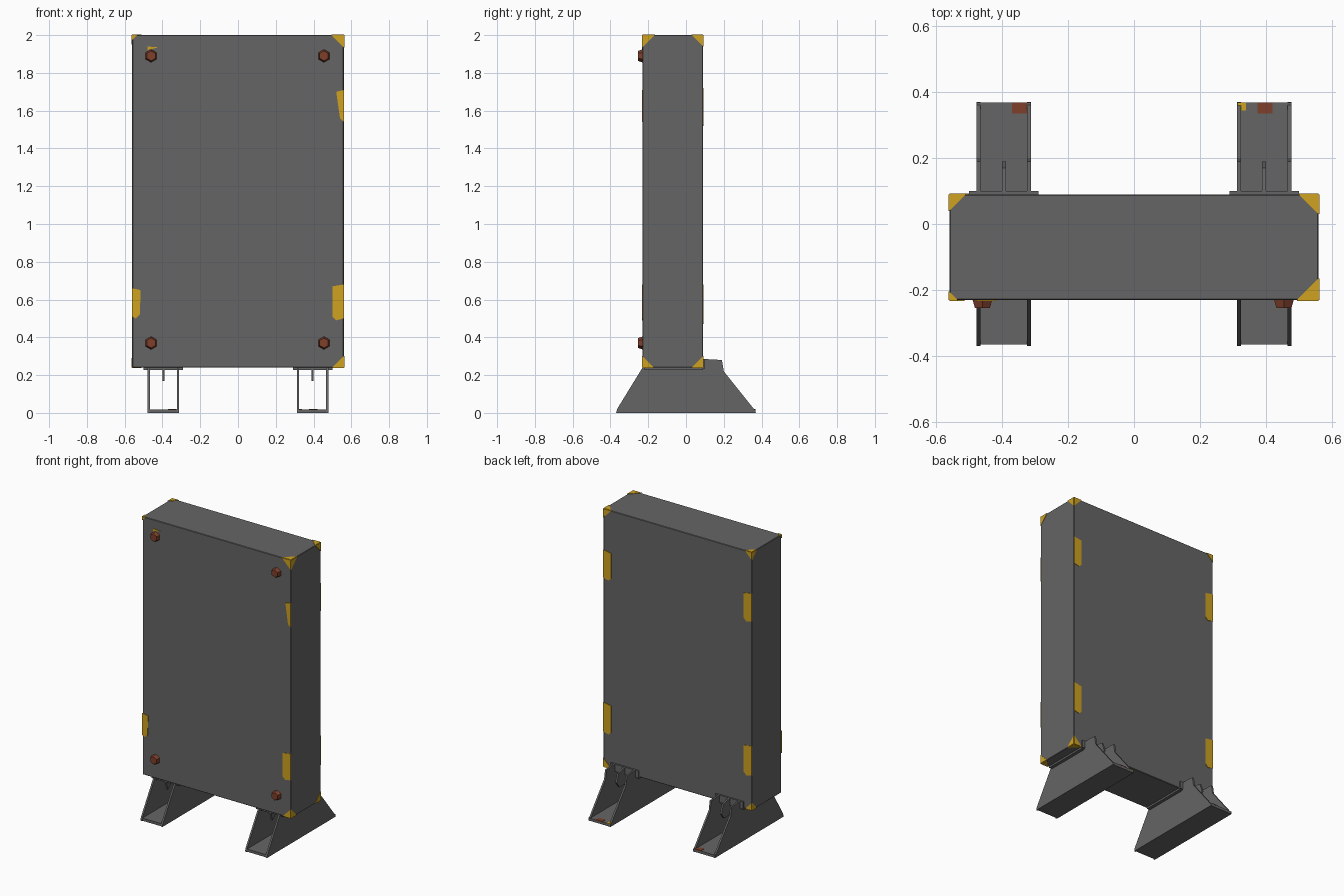
import bpy, bmesh, math
from mathutils import Vector

cube = bpy.data.objects.get("Cube")
if cube:
    bpy.data.objects.remove(cube, do_unlink=True)


def material(name, rgb):
    m = bpy.data.materials.new(name)
    m.use_nodes = True
    m.diffuse_color = (*rgb, 1)
    m.node_tree.nodes["Principled BSDF"].inputs["Base Color"].default_value = (*rgb, 1)
    return m


GREY = material("dark grey metal", (0.13, 0.13, 0.13))
YELLOW = material("warning yellow", (0.62, 0.36, 0.015))
RUST = material("rusty red", (0.21, 0.05, 0.024))

# Panel limits, low and high for each axis
LOW = Vector((-0.56, -0.23, 0.24))
HIGH = Vector((0.56, 0.09, 2.0))


def finish(name, bm, mat):
    bmesh.ops.recalc_face_normals(bm, faces=bm.faces)
    me = bpy.data.meshes.new(name)
    bm.to_mesh(me)
    bm.free()
    me.materials.append(mat)
    ob = bpy.data.objects.new(name, me)
    bpy.context.collection.objects.link(ob)
    return ob


def prism(name, points, push, mat):
    """Extrude a flat outline along a vector."""
    bm = bmesh.new()
    face = bm.faces.new([bm.verts.new(p) for p in points])
    out = bmesh.ops.extrude_face_region(bm, geom=[face])
    moved = [v for v in out["geom"] if isinstance(v, bmesh.types.BMVert)]
    bmesh.ops.translate(bm, verts=moved, vec=push)
    return finish(name, bm, mat)


def box(name, lo, hi, mat):
    outline = [(lo[0], lo[1], lo[2]), (hi[0], lo[1], lo[2]),
               (hi[0], hi[1], lo[2]), (lo[0], hi[1], lo[2])]
    return prism(name, outline, (0, 0, hi[2] - lo[2]), mat)


# Panel slab
panel = box("panel", LOW, HIGH, GREY)
bevel = panel.modifiers.new("edge", "BEVEL")
bevel.width = 0.003
bevel.segments = 1


# Painted corners wrap onto the three faces that meet there
def painted_corner(sx, sy, sz, size):
    signs = (sx, sy, sz)
    corner = Vector([HIGH[i] if signs[i] > 0 else LOW[i] for i in range(3)])
    for axis in range(3):
        points = [corner]
        for other in range(3):
            if other != axis:
                p = corner.copy()
                p[other] -= signs[other] * size
                points.append(p)
        push = Vector((0, 0, 0))
        push[axis] = signs[axis] * 0.003
        prism("painted_corner", points, push, YELLOW)


for corner in [(1, -1, 1, 0.065), (1, -1, -1, 0.06), (-1, -1, 1, 0.025),
               (1, 1, 1, 0.06), (-1, 1, 1, 0.05), (1, 1, -1, 0.06), (-1, 1, -1, 0.05)]:
    painted_corner(*corner)


# Painted edge patches with worn inner corners
def edge_patch(side, face, z0, z1, wide_low, wide_high):
    x = side * HIGH.x
    y = LOW.y if face < 0 else HIGH.y
    chip = 0.02
    outline = [(x, z0 + chip / 2), (x - side * (wide_low - chip), z0),
               (x - side * wide_low, z0 + chip),
               (x - side * wide_high, z1 - chip / 2), (x, z1)]
    prism("edge_patch", [(px, y, pz) for px, pz in outline], (0, face * 0.003, 0), YELLOW)


edge_patch(1, -1, 1.54, 1.71, 0.02, 0.04)
edge_patch(1, -1, 0.49, 0.68, 0.06, 0.06)
edge_patch(-1, -1, 0.50, 0.66, 0.04, 0.045)
for side in (-1, 1):
    edge_patch(side, 1, 1.52, 1.72, 0.06, 0.06)
    edge_patch(side, 1, 0.47, 0.68, 0.06, 0.06)

# Worn streak beside the upper bolt
prism("worn_streak", [(-0.48, LOW.y, 1.92), (-0.42, LOW.y, 1.935), (-0.48, LOW.y, 1.94)],
      (0, -0.003, 0), YELLOW)

# Rusty hexagonal bolts on the front
for x in (-0.46, 0.455):
    for z in (0.37, 1.89):
        bpy.ops.mesh.primitive_cone_add(vertices=6, radius1=0.036, radius2=0.026, depth=0.03,
                                        location=(x, LOW.y - 0.01, z),
                                        rotation=(math.pi / 2, 0, 0))
        bolt = bpy.context.object
        bolt.name = "bolt"
        bolt.data.materials.append(RUST)

# Open channel feet: two side plates, a base plate and brackets holding the panel
SIDE_PROFILE = [(-0.37, 0), (0.37, 0), (0.36, 0.02), (0.20, 0.22), (0.19, 0.28),
                (0.10, 0.285), (0.09, 0.24), (-0.23, 0.24), (-0.365, 0.02)]
GUSSET = [(0.09, 0.17), (0.16, 0.17), (0.19, 0.21), (0.17, 0.27), (0.09, 0.285)]
WALL = 0.012
for side, name in ((1, "left"), (-1, "right")):
    mid = side * 0.395
    for x in (mid - 0.083, mid + 0.083 - WALL):
        prism(name + "_foot_side", [(x, y, z) for y, z in SIDE_PROFILE], (WALL, 0, 0), GREY)
    box(name + "_foot_base", (mid - 0.083, -0.365, 0), (mid + 0.083, 0.368, 0.018), GREY)
    box(name + "_foot_flange", (mid - 0.105, -0.22, 0.228), (mid + 0.105, 0.09, 0.245), GREY)
    box(name + "_foot_clamp", (mid - 0.105, 0.085, 0.235), (mid + 0.105, 0.10, 0.285), GREY)
    prism(name + "_foot_gusset", [(mid - 0.006, y, z) for y, z in GUSSET],
          (WALL, 0, 0), GREY)
    # small front web under the panel
    prism(name + "_foot_web", [(mid - 0.006, -0.22, 0.24), (mid - 0.006, -0.12, 0.24),
                               (mid - 0.006, -0.20, 0.17)], (WALL, 0, 0), GREY)
    # worn spots at the back of the base plate
    spot = mid + (0.0 if side > 0 else 0.045)
    box(name + "_rust_spot", (spot - 0.02, 0.335, 0.016), (spot + 0.025, 0.369, 0.021), RUST)

box("left_paint_spot", (0.315, 0.345, 0.016), (0.34, 0.369, 0.021), YELLOW)
